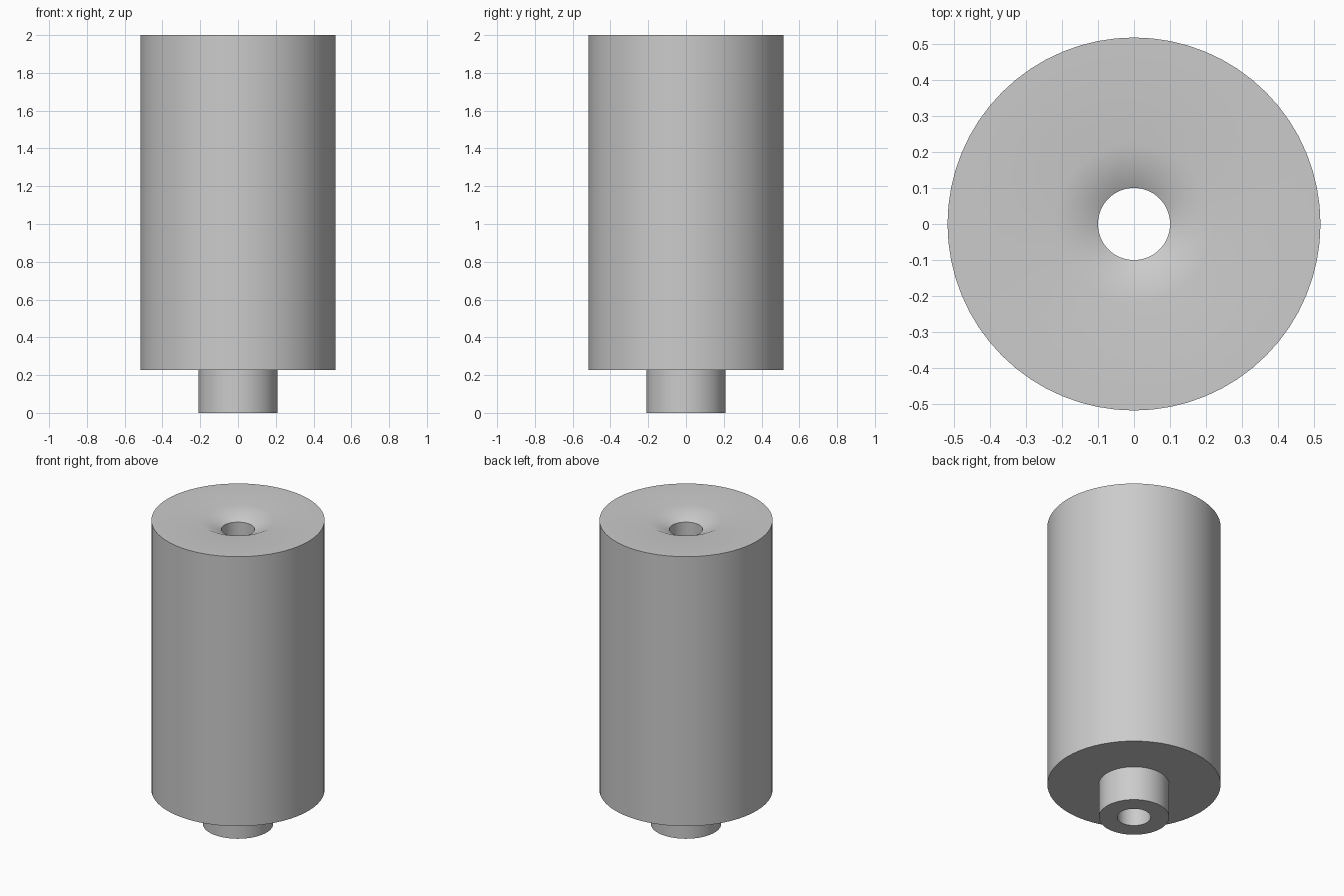
import bpy
import bmesh
import math

SIDES = 64

cube = bpy.data.objects.get("Cube")
if cube:
    bpy.data.objects.remove(cube, do_unlink=True)

# Plain grey material
grey = bpy.data.materials.new("grey")
grey.use_nodes = True
colour = (0.6, 0.6, 0.6, 1)
grey.diffuse_color = colour
grey.node_tree.nodes["Principled BSDF"].inputs["Base Color"].default_value = colour


def lathe(name, profile):
    """Revolve a closed (radius, height) profile around z."""
    bm = bmesh.new()
    verts = [bm.verts.new((r, 0, z)) for r, z in profile]
    edges = [bm.edges.new((v, verts[i - 1])) for i, v in enumerate(verts)]
    bmesh.ops.spin(bm, geom=verts + edges, cent=(0, 0, 0), axis=(0, 0, 1),
                   angle=math.tau, steps=SIDES, use_merge=True)
    bmesh.ops.remove_doubles(bm, verts=bm.verts, dist=0.0001)
    bmesh.ops.recalc_face_normals(bm, faces=bm.faces)
    mesh = bpy.data.meshes.new(name)
    bm.to_mesh(mesh)
    bm.free()
    mesh.materials.append(grey)
    obj = bpy.data.objects.new(name, mesh)
    bpy.context.collection.objects.link(obj)
    bpy.ops.object.select_all(action="DESELECT")
    obj.select_set(True)
    bpy.context.view_layer.objects.active = obj
    bpy.ops.object.shade_smooth_by_angle(angle=math.radians(30))
    # Keep the flat top evenly shaded up to the countersink
    weighted = obj.modifiers.new("even_shading", "WEIGHTED_NORMAL")
    weighted.keep_sharp = True
    return obj


BORE, BOSS, BODY = 0.10, 0.21, 0.517
SHOULDER, TOP = 0.226, 2.0

# Wide body with a narrow boss below, bored through and countersunk on top
lathe("bored_cylinder", [
    (BORE, 0), (BOSS, 0),
    (BOSS, SHOULDER), (BODY, SHOULDER),
    (BODY, TOP), (0.22, TOP),
    (BORE, TOP - 0.06),
])
